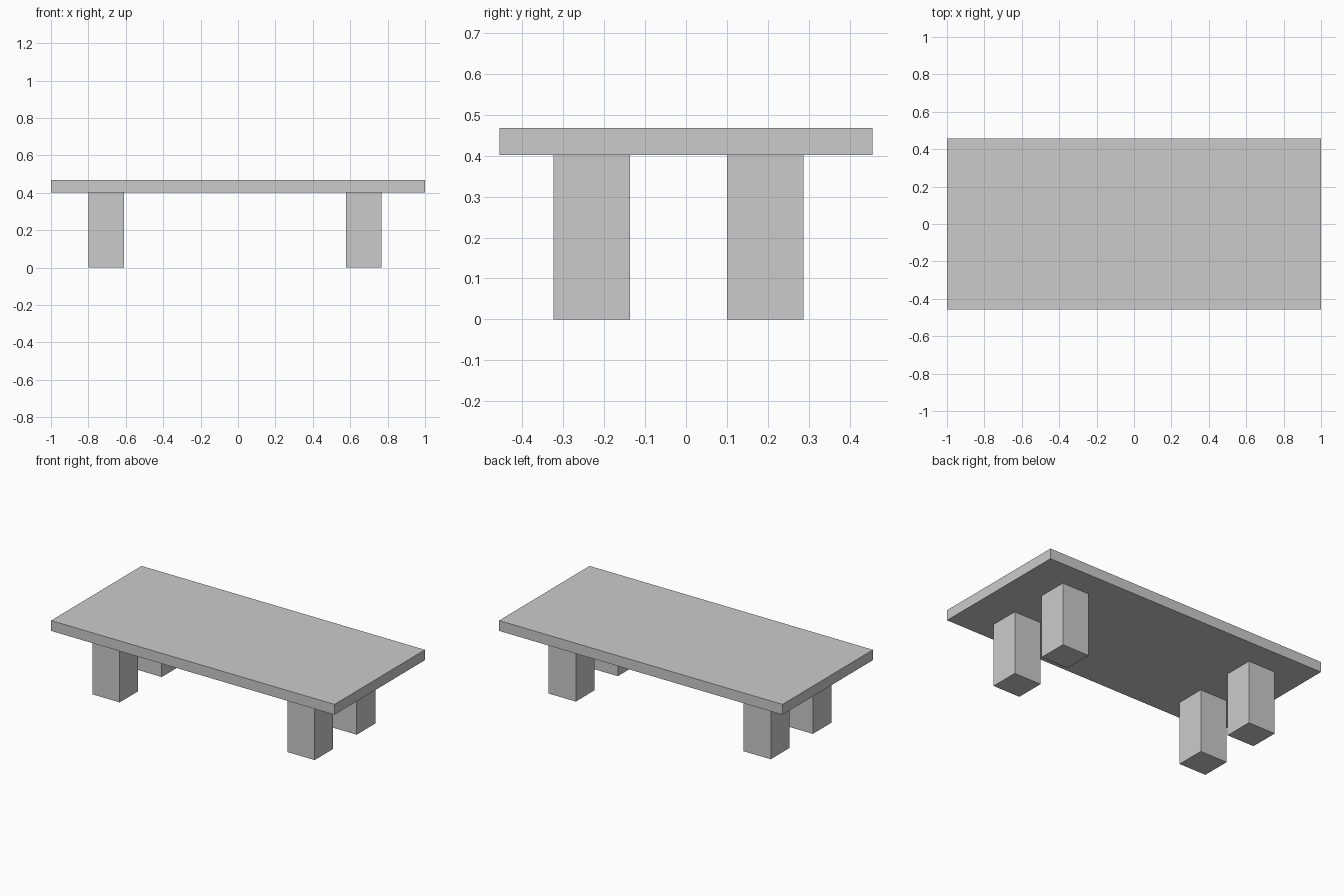
import bpy

if "Cube" in bpy.data.objects:
    bpy.data.objects.remove(bpy.data.objects["Cube"])

TOP_BOTTOM, TOP_SURFACE = 0.402, 0.468
LEG_X, LEG_Y = 0.191, 0.187


def box(name, center, size):
    """Flat-faced box with applied scale."""
    bpy.ops.mesh.primitive_cube_add(size=1, location=center)
    obj = bpy.context.object
    obj.name = name
    obj.scale = size
    bpy.ops.object.transform_apply(location=False, rotation=False, scale=True)
    return obj


# Tabletop slab
box("tabletop", (0, 0, (TOP_BOTTOM + TOP_SURFACE) / 2),
    (2.0, 0.912, TOP_SURFACE - TOP_BOTTOM))

# Four block legs, set slightly off centre towards the front left
for side, x in (("left", -0.704), ("right", 0.672)):
    for end, y in (("front", -0.23), ("back", 0.194)):
        box(f"{end}_{side}_leg", (x, y, TOP_BOTTOM / 2),
            (LEG_X, LEG_Y, TOP_BOTTOM))
